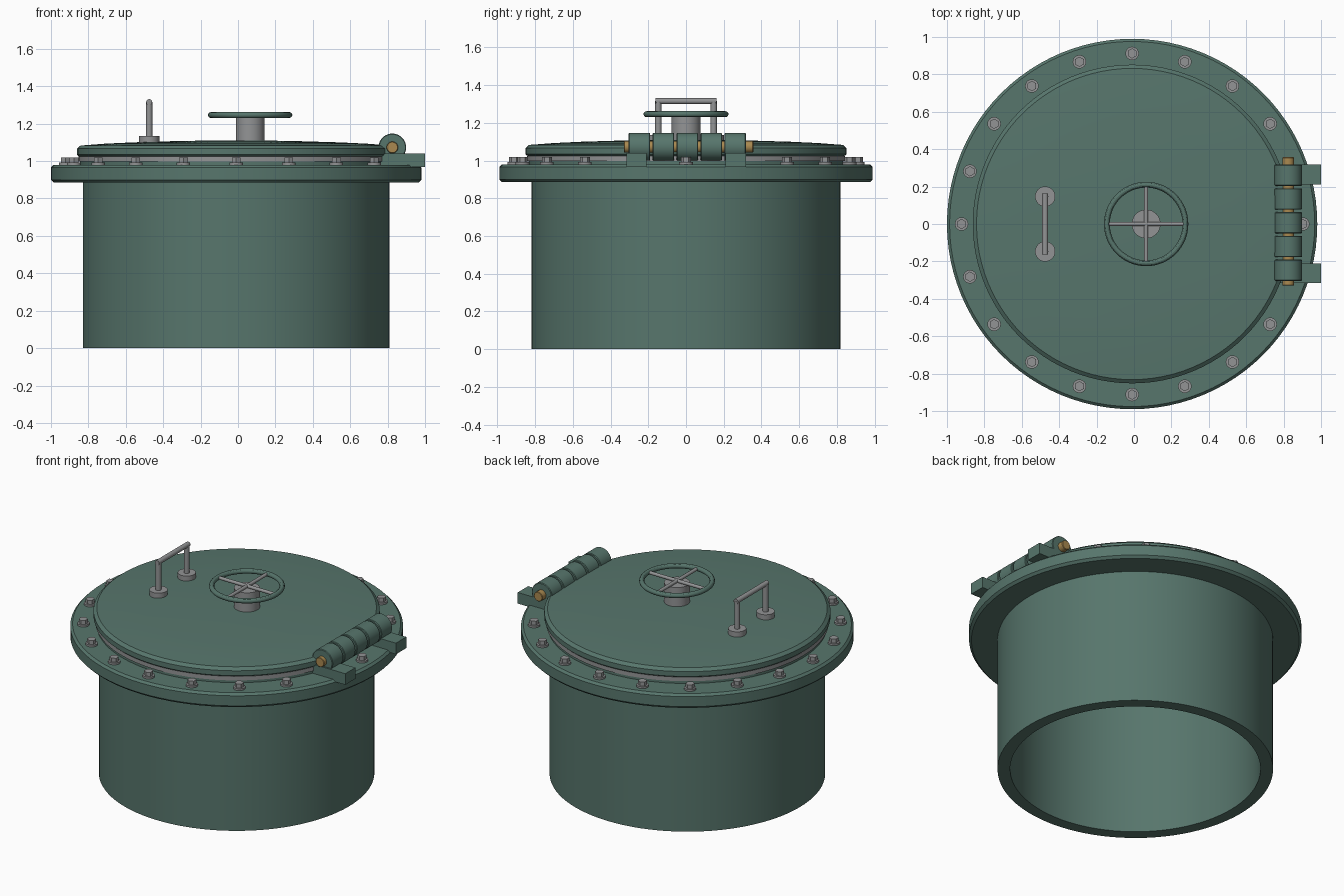
import bpy, bmesh, math
from mathutils import Matrix, Vector

if "Cube" in bpy.data.objects:
    bpy.data.objects.remove(bpy.data.objects["Cube"], do_unlink=True)


def material(name, rgb):
    m = bpy.data.materials.new(name)
    m.use_nodes = True
    col = (*rgb, 1)
    m.diffuse_color = col
    m.node_tree.nodes["Principled BSDF"].inputs["Base Color"].default_value = col
    return m


GREEN = material("sea green paint", (0.095, 0.18, 0.15))
STEEL = material("grey steel", (0.29, 0.295, 0.30))
BRASS = material("brass", (0.40, 0.25, 0.08))

CX = -0.01   # axis of the body
made = []


def finish(name, bm, mat):
    bmesh.ops.recalc_face_normals(bm, faces=bm.faces)
    me = bpy.data.meshes.new(name)
    bm.to_mesh(me)
    bm.free()
    me.materials.append(mat)
    ob = bpy.data.objects.new(name, me)
    bpy.context.collection.objects.link(ob)
    made.append(ob)
    return ob


def lathe(name, profile, mat, x=CX, y=0, steps=96, closed=False):
    """Spin an (r, z) profile about the vertical; closed joins its ends."""
    bm = bmesh.new()
    vs = [bm.verts.new((r, 0, z)) for r, z in profile]
    pairs = list(zip(vs, vs[1:])) + ([(vs[-1], vs[0])] if closed else [])
    es = [bm.edges.new(p) for p in pairs]
    bmesh.ops.spin(bm, geom=vs + es, cent=(0, 0, 0), axis=(0, 0, 1),
                   angle=math.tau, steps=steps, use_duplicate=False)
    bmesh.ops.remove_doubles(bm, verts=bm.verts, dist=1e-5)
    bmesh.ops.translate(bm, verts=bm.verts, vec=(x, y, 0))
    return finish(name, bm, mat)


def rod(name, a, b, r, mat, sides=32, bevel=0):
    """Solid cylinder from point a to point b."""
    a, b = Vector(a), Vector(b)
    d = b - a
    bm = bmesh.new()
    bmesh.ops.create_cone(bm, cap_ends=True, segments=sides, radius1=r, radius2=r, depth=d.length)
    if bevel:
        rims = [e for e in bm.edges if abs(e.verts[0].co.z - e.verts[1].co.z) < 1e-5]
        bmesh.ops.bevel(bm, geom=rims, offset=bevel, segments=1, affect='EDGES')
    rot = Vector((0, 0, 1)).rotation_difference(d).to_matrix().to_4x4()
    bmesh.ops.transform(bm, matrix=Matrix.Translation((a + b) / 2) @ rot, verts=bm.verts)
    return finish(name, bm, mat)


def box(name, lo, hi, mat):
    lo, hi = Vector(lo), Vector(hi)
    bm = bmesh.new()
    bmesh.ops.create_cube(bm, size=1)
    bmesh.ops.scale(bm, vec=hi - lo, verts=bm.verts)
    bmesh.ops.translate(bm, vec=(lo + hi) / 2, verts=bm.verts)
    return finish(name, bm, mat)


# Open-ended barrel and its bolted flange
lathe("barrel", [(0.745, 0), (0.82, 0), (0.82, 0.93), (0.745, 0.93)], GREEN, closed=True)
lathe("flange", [(0.745, 0.885), (0.975, 0.885), (0.99, 0.9), (0.99, 0.966),
                 (0.976, 0.98), (0.745, 0.98)], GREEN, closed=True)
lathe("lid_seat", [(0.745, 0.97), (0.835, 0.97), (0.835, 1.0), (0.745, 1.0)], GREEN, closed=True)
lathe("gasket", [(0.745, 0.998), (0.842, 0.998), (0.842, 1.025), (0.745, 1.025)], STEEL, closed=True)

# Slightly domed lid
lathe("lid", [(0, 1.02), (0.835, 1.02), (0.852, 1.034), (0.852, 1.066), (0.832, 1.083),
              (0.7, 1.093), (0.55, 1.1), (0.35, 1.106), (0.15, 1.11), (0, 1.111)], GREEN)

# Flange bolts: the two positions under the hinge feet are left out
for i in range(20):
    if i in (1, 19):
        continue
    a = i * math.tau / 20
    x, y = CX + 0.912 * math.cos(a), 0.912 * math.sin(a)
    rod("bolt_washer", (x, y, 0.975), (x, y, 0.992), 0.036, STEEL, 24)
    rod("bolt_head", (x, y, 0.99), (x, y, 1.018), 0.027, STEEL, 6)

# Hand wheel with hub and crossed spokes
WX, WZ = 0.065, 1.246
rod("wheel_hub", (WX, 0, 1.09), (WX, 0, 1.236), 0.077, STEEL, 48)
ring = [(0.21 + 0.0155 * math.cos(t * math.tau / 12), WZ + 0.0155 * math.sin(t * math.tau / 12))
        for t in range(12)]
lathe("wheel_rim", ring, GREEN, x=WX, steps=64, closed=True)
rod("wheel_spoke", (WX - 0.205, 0, WZ), (WX + 0.205, 0, WZ), 0.011, STEEL, 16)
rod("wheel_spoke", (WX, -0.205, WZ), (WX, 0.205, WZ), 0.011, STEEL, 16)

# Lifting handle
HX = -0.475
for s in (-1, 1):
    y = s * 0.147
    rod("handle_foot", (HX, y, 1.08), (HX, y, 1.135), 0.054, STEEL)
    rod("handle_post", (HX, y, 1.12), (HX, y, 1.315), 0.017, STEEL, 20)
rod("handle_bar", (HX, -0.162, 1.315), (HX, 0.162, 1.315), 0.016, STEEL, 20)

# Hinge: feet on the flange, five knuckles and a brass pin
PX, PZ = 0.825, 1.073
for lo, hi in ((-0.315, -0.21), (0.21, 0.318)):
    box("hinge_foot", (0.75, lo, 0.967), (1.0, hi, 1.04), GREEN)
for i in range(-2, 3):
    y = 0.007 + i * 0.127
    rod("hinge_knuckle", (PX, y - 0.057, PZ), (PX, y + 0.057, PZ), 0.074, GREEN, 40, 0.004)
rod("hinge_pin", (PX, -0.33, PZ), (PX, 0.357, PZ), 0.031, BRASS, 32, 0.003)

# Smooth round walls while keeping rims crisp
bpy.ops.object.select_all(action='DESELECT')
for ob in made:
    ob.select_set(True)
bpy.context.view_layer.objects.active = made[0]
bpy.ops.object.shade_smooth_by_angle(angle=math.radians(30))
